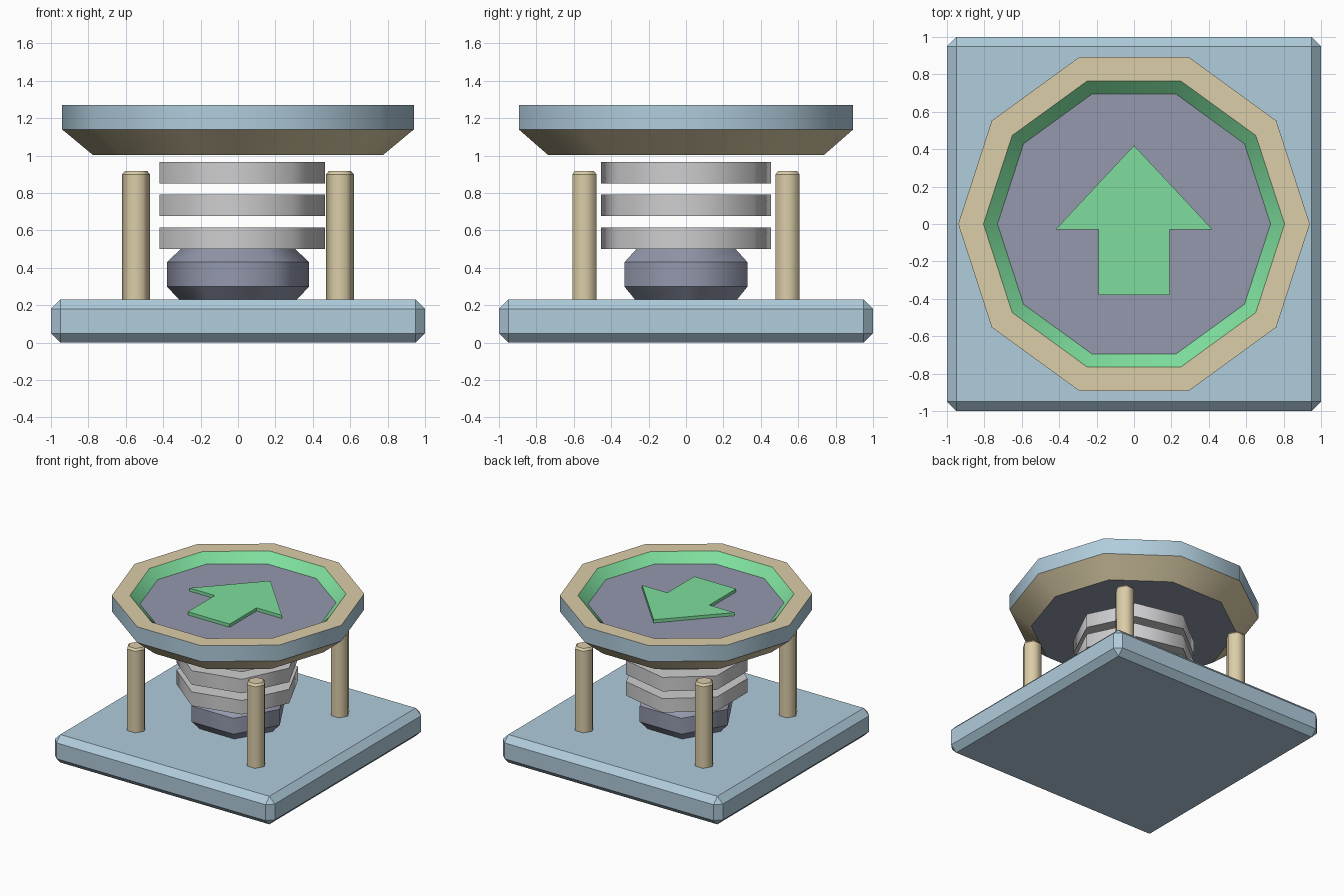
import bpy, bmesh, math

if "Cube" in bpy.data.objects:
    bpy.data.objects.remove(bpy.data.objects["Cube"])


def mat(name, r, g, b):
    lin = lambda c: ((c / 255 + 0.055) / 1.055) ** 2.4
    m = bpy.data.materials.new(name)
    m.diffuse_color = (lin(r), lin(g), lin(b), 1)
    m.use_nodes = True
    m.node_tree.nodes["Principled BSDF"].inputs["Base Color"].default_value = m.diffuse_color
    return m


BLUE = mat("pale blue", 176, 204, 220)
TAN = mat("sand", 219, 205, 168)
PURPLE = mat("slate purple", 147, 152, 172)
GREY = mat("light grey", 206, 206, 208)
GREEN = mat("mint green", 126, 222, 157)


def finish(bm, name, mats, loc=(0, 0, 0)):
    me = bpy.data.meshes.new(name)
    bm.to_mesh(me)
    bm.free()
    for m in mats:
        me.materials.append(m)
    ob = bpy.data.objects.new(name, me)
    ob.location = loc
    bpy.context.collection.objects.link(ob)
    return ob


def lathe(name, sides, profile, mats, bands=None, loc=(0, 0, 0)):
    """Stack of n-gon rings (r, z) with capped ends; bands = material per cap/band."""
    bm = bmesh.new()
    bands = bands or [0] * (len(profile) + 1)
    rings = [[bm.verts.new((r * math.cos(2 * math.pi * i / sides),
                            r * math.sin(2 * math.pi * i / sides), z))
              for i in range(sides)] for r, z in profile]
    bm.faces.new(rings[0][::-1]).material_index = bands[0]
    for k, (a, b) in enumerate(zip(rings, rings[1:])):
        for i in range(sides):
            j = (i + 1) % sides
            f = bm.faces.new((a[i], a[j], b[j], b[i]))
            f.material_index = bands[k + 1]
            f.smooth = True
    bm.faces.new(rings[-1]).material_index = bands[-1]
    # Ring edges stay crisp, only the way round is smooth
    for e in bm.edges:
        if abs(e.verts[0].co.z - e.verts[1].co.z) < 1e-5 and \
                abs(e.verts[0].co.xy.length - e.verts[1].co.xy.length) < 1e-5:
            e.smooth = False
    return finish(bm, name, mats, loc)


# Square base with chamfered edges
bm = bmesh.new()
bmesh.ops.create_cube(bm, size=1)
bmesh.ops.scale(bm, vec=(2, 2, 0.23), verts=bm.verts)
bmesh.ops.bevel(bm, geom=bm.edges[:], offset=0.05, segments=1, affect='EDGES')
finish(bm, "base", [BLUE], (0, 0, 0.115))

# Four corner posts
for sx in (-1, 1):
    for sy in (-1, 1):
        lathe("post_%s_%s" % ("back" if sy > 0 else "front", "right" if sx > 0 else "left"),
              6, [(0.074, 0.2), (0.074, 0.9), (0.06, 0.917)], [TAN],
              loc=(sx * 0.545, sy * 0.543, 0))

# Hub on the base
lathe("hub", 6, [(0.31, 0.225), (0.38, 0.3), (0.38, 0.43), (0.305, 0.502)], [PURPLE])

# Spring coils as separate seven-sided discs
for i in range(3):
    z = 0.502 + i * 0.174
    lathe("spring_coil_%d" % (i + 1), 7, [(0.465, z), (0.465, z + 0.115)], [GREY])

# Ten-sided launch plate with a recessed top
lathe("launch_plate", 10,
      [(0.775, 1.003), (0.94, 1.14), (0.94, 1.27), (0.805, 1.27), (0.73, 1.198)],
      [BLUE, TAN, GREEN, PURPLE], [3, 1, 0, 1, 2, 3])

# Raised arrow
bm = bmesh.new()
half = [(0.19, -0.38), (0.19, -0.03), (0.42, -0.03)]
outline = half + [(0, 0.42)] + [(-x, y) for x, y in reversed(half)]
face = bm.faces.new([bm.verts.new((x, y, 1.19)) for x, y in outline])
ext = bmesh.ops.extrude_face_region(bm, geom=[face])
bmesh.ops.translate(bm, vec=(0, 0, 0.034),
                    verts=[v for v in ext["geom"] if isinstance(v, bmesh.types.BMVert)])
bmesh.ops.recalc_face_normals(bm, faces=bm.faces)
finish(bm, "arrow", [GREEN])
